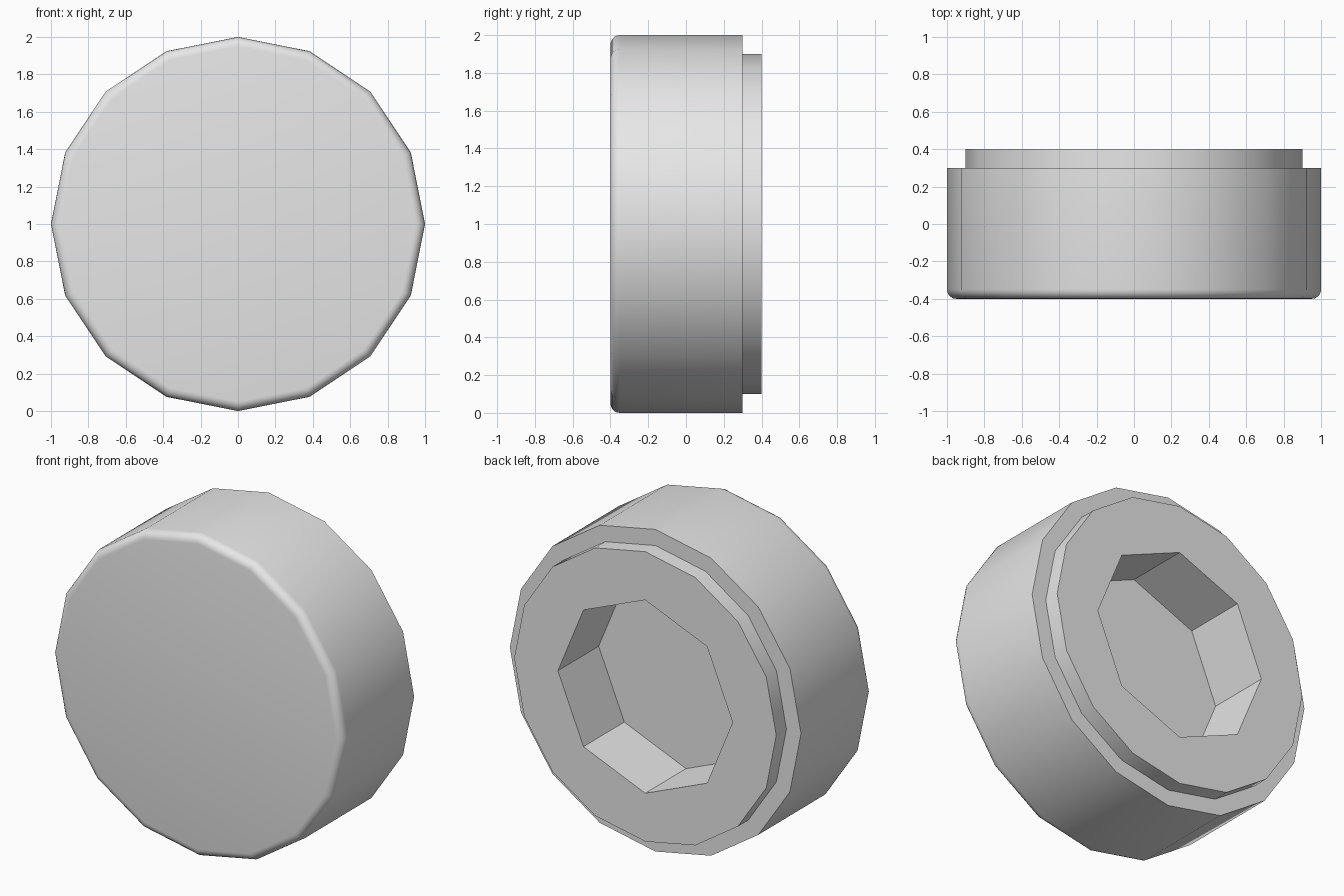
import bpy
import bmesh
from math import sin, cos, pi, radians

cube = bpy.data.objects.get("Cube")
if cube:
    bpy.data.objects.remove(cube, do_unlink=True)

SIDES = 16
RADIUS = 1.0
FRONT, SHOULDER, BACK = -0.4, 0.3, 0.4
BEVEL, BEVEL_STEPS = 0.05, 5
STEP_RADIUS = 0.9
SOCKET_RADIUS, SOCKET_DEPTH = 0.6, 0.4

grey = bpy.data.materials.new("plain grey")
grey.use_nodes = True
colour = (0.8, 0.8, 0.8, 1.0)
grey.diffuse_color = colour
grey.node_tree.nodes["Principled BSDF"].inputs["Base Color"].default_value = colour

bm = bmesh.new()


def ring(radius, y, sides):
    """Vertices of a regular polygon around the y axis, a corner on +x."""
    angles = [2 * pi * i / sides for i in range(sides)]
    return [bm.verts.new((radius * cos(a), y, RADIUS + radius * sin(a))) for a in angles]


def join(a, b):
    """Quads between two rings of equal size."""
    n = len(a)
    for i in range(n):
        bm.faces.new((a[i], a[(i + 1) % n], b[(i + 1) % n], b[i]))


# Outer profile: rounded front rim, straight side, stepped back
profile = []
for i in range(BEVEL_STEPS + 1):
    t = pi / 2 * i / BEVEL_STEPS
    profile.append((RADIUS - BEVEL + BEVEL * sin(t), FRONT + BEVEL - BEVEL * cos(t)))
profile += [(RADIUS, SHOULDER), (STEP_RADIUS, SHOULDER), (STEP_RADIUS, BACK)]
rings = [ring(r, y, SIDES) for r, y in profile]
for a, b in zip(rings, rings[1:]):
    join(a, b)
bm.faces.new(rings[0])

# Octagonal socket sunk into the back
half = SIDES // 2
mouth = ring(SOCKET_RADIUS, BACK, half)
floor = ring(SOCKET_RADIUS, BACK - SOCKET_DEPTH, half)
join(mouth, floor)
bm.faces.new(floor)

# Back face around the socket mouth
rim = rings[-1]
for k in range(half):
    bm.faces.new((rim[2 * k], rim[2 * k + 1], rim[(2 * k + 2) % SIDES],
                  mouth[(k + 1) % half], mouth[k]))

bmesh.ops.recalc_face_normals(bm, faces=bm.faces[:])
mesh = bpy.data.meshes.new("socketed_drum")
bm.to_mesh(mesh)
bm.free()
mesh.materials.append(grey)

drum = bpy.data.objects.new("socketed_drum", mesh)
bpy.context.collection.objects.link(drum)
bpy.ops.object.select_all(action="DESELECT")
drum.select_set(True)
bpy.context.view_layer.objects.active = drum
bpy.ops.object.shade_smooth_by_angle(angle=radians(30))
